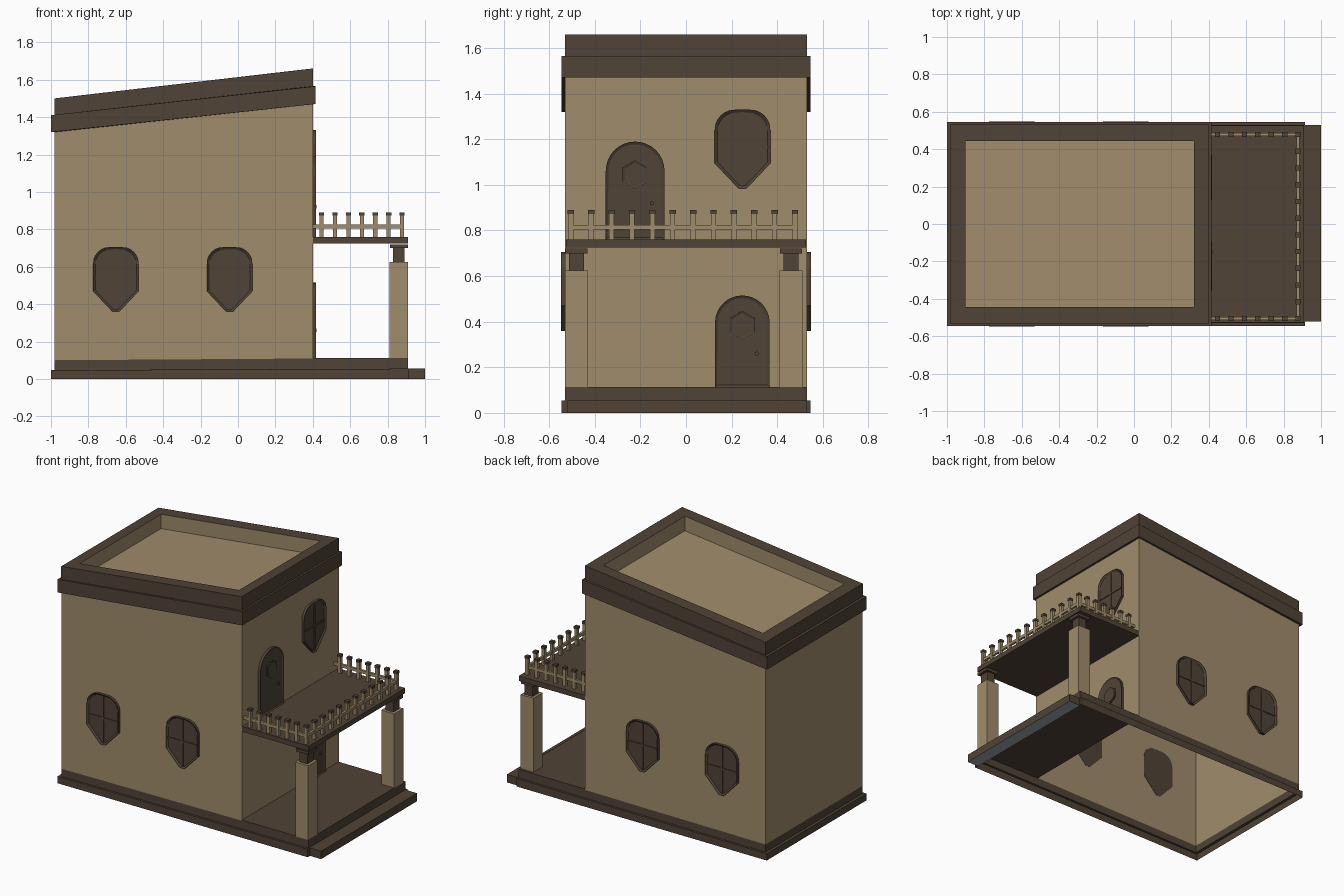
import bpy, bmesh, math

if "Cube" in bpy.data.objects:
    bpy.data.objects.remove(bpy.data.objects["Cube"])


def material(name, rgb):
    m = bpy.data.materials.new(name)
    m.diffuse_color = (*rgb, 1)
    m.use_nodes = True
    m.node_tree.nodes["Principled BSDF"].inputs["Base Color"].default_value = m.diffuse_color
    return m


TAN = material("tan_plaster", (0.352, 0.263, 0.147))
BROWN = material("dark_brown_wood", (0.080, 0.056, 0.037))
GREY = material("grey_stone", (0.35, 0.40, 0.43))


def finish(bm, name, mat, fix=True):
    if fix:
        bmesh.ops.recalc_face_normals(bm, faces=bm.faces)
    me = bpy.data.meshes.new(name)
    bm.to_mesh(me)
    bm.free()
    me.materials.append(mat)
    ob = bpy.data.objects.new(name, me)
    bpy.context.collection.objects.link(ob)
    return ob


def loft(name, sections, mat, cap=False, closed=False):
    """Skin rectangles (x0, x1, half_y, z at x0, z at x1)."""
    bm = bmesh.new()
    rings = []
    for x0, x1, h, z0, z1 in sections:
        rings.append([bm.verts.new(p) for p in
                      ((x0, -h, z0), (x1, -h, z1), (x1, h, z1), (x0, h, z0))])
    pairs = list(zip(rings, rings[1:]))
    if closed:
        pairs.append((rings[-1], rings[0]))
    for a, b in pairs:
        for i in range(4):
            j = (i + 1) % 4
            bm.faces.new((a[i], a[j], b[j], b[i]))
    if cap:
        bm.faces.new(rings[-1])
    return finish(bm, name, mat, fix=closed)


def boxes(name, items, mat):
    """Boxes given as (x0, x1, y0, y1, z0, z1)."""
    bm = bmesh.new()
    for x0, x1, y0, y1, z0, z1 in items:
        vs = bmesh.ops.create_cube(bm, size=1)["verts"]
        for v in vs:
            v.co = ((x0 + x1) / 2 + v.co.x * (x1 - x0),
                    (y0 + y1) / 2 + v.co.y * (y1 - y0),
                    (z0 + z1) / 2 + v.co.z * (z1 - z0))
    return finish(bm, name, mat)


WALLS = {
    "right": lambda u, z, d: (0.40 + d, u, z),
    "front": lambda u, z, d: (u, -0.53 - d, z),
    "back": lambda u, z, d: (u, 0.53 + d, z),
}


def plate(name, wall, pts, d0, d1, inset=0.0, sink=0.0):
    """Extrude a wall-plane outline outwards, optionally sinking its middle."""
    place = WALLS[wall]
    bm = bmesh.new()
    low = [bm.verts.new(place(u, z, d0)) for u, z in pts]
    top = [bm.verts.new(place(u, z, d1)) for u, z in pts]
    n = len(pts)
    for i in range(n):
        j = (i + 1) % n
        bm.faces.new((low[i], low[j], top[j], top[i]))
    bm.faces.new(low[::-1])
    face = bm.faces.new(top)
    bmesh.ops.recalc_face_normals(bm, faces=bm.faces)
    if inset:
        bmesh.ops.inset_individual(bm, faces=[face], thickness=inset, depth=-sink)
    return finish(bm, name, BROWN)


def arc(cu, cz, r, a0, a1, n):
    return [(cu + r * math.cos(math.radians(a0 + (a1 - a0) * i / n)),
             cz + r * math.sin(math.radians(a0 + (a1 - a0) * i / n)))
            for i in range(n + 1)]


def rect(u0, u1, z0, z1):
    return [(u0, z0), (u1, z0), (u1, z1), (u0, z1)]


def window(name, wall, u, z):
    """Shield-shaped window with rounded top corners and a cross bar."""
    w, h, r = 0.122, 0.345, 0.09
    pts = [(u - 0.018, z), (u + 0.018, z), (u + w, z + 0.11)]
    pts += arc(u + w - r, z + h - r, r, 0, 90, 6)
    pts += arc(u - w + r, z + h - r, r, 90, 180, 6)
    pts += [(u - w, z + 0.11)]
    plate(name + "_frame", wall, pts, -0.002, 0.018, 0.013, 0.009)
    plate(name + "_upright_bar", wall, rect(u - .006, u + .006, z + .01, z + h - .01), 0.005, 0.014)
    plate(name + "_cross_bar", wall, rect(u - w + .01, u + w - .01, z + .175, z + .187), 0.005, 0.014)


def door(name, u, z, w, h, hex_z, knob_u, knob_z):
    """Arched door with a hexagonal porthole and a knob."""
    pts = [(u - w, z), (u + w, z)] + arc(u, z + h - w, w, 0, 180, 16)
    plate(name + "_frame", "right", pts, -0.002, 0.018, 0.012, 0.007)
    plate(name + "_porthole", "right", arc(u, hex_z, 0.063, 30, 330, 5), 0.008, 0.018, 0.01, 0.004)
    plate(name + "_porthole_glass", "right", arc(u, hex_z, 0.045, 0, 345, 23), 0.01, 0.016)
    plate(name + "_knob", "right", arc(knob_u, knob_z, 0.009, 0, 330, 11), 0.008, 0.02)


# Hollow stepped base, porch floor and front step
loft("base", [(-1.0, 0.915, 0.545, 0, 0), (-1.0, 0.915, 0.545, 0.047, 0.055),
              (-0.98, 0.91, 0.53, 0.047, 0.055), (-0.98, 0.91, 0.53, 0.1, 0.113)], BROWN)
boxes("porch_floor", [(0.39, 0.908, -0.528, 0.528, 0.105, 0.113)], BROWN)
step = boxes("porch_step", [(0.91, 1.0, -0.52, 0.53, 0, 0.055)], BROWN)
step.data.materials.append(GREY)
for p in step.data.polygons:
    if p.normal.z < -0.5:
        p.material_index = 1

# House walls, open at the bottom
loft("house_walls", [(-0.98, 0.40, 0.53, 0.098, 0.108), (-0.98, 0.40, 0.53, 1.41, 1.57)], TAN)

# Sloping roof: trim band, parapet and sunken roof deck
loft("roof_trim", [(-0.98, 0.40, 0.53, 1.32, 1.47), (-1.0, 0.415, 0.545, 1.32, 1.47),
                   (-1.0, 0.415, 0.545, 1.41, 1.565), (-0.98, 0.40, 0.53, 1.41, 1.565)],
     BROWN, closed=True)
loft("roof_parapet", [(-0.981, 0.401, 0.531, 1.40, 1.555), (-0.981, 0.401, 0.531, 1.50, 1.66),
                      (-0.90, 0.32, 0.445, 1.509, 1.651)], BROWN)
loft("roof_deck", [(-0.90, 0.32, 0.445, 1.509, 1.651), (-0.90, 0.32, 0.445, 1.41, 1.55)],
     TAN, cap=True)

# Balcony slab and its two columns
boxes("balcony_floor", [(0.40, 0.91, -0.527, 0.527, 0.725, 0.76)], BROWN)
for side, y in (("front", -0.48), ("back", 0.46)):
    boxes(side + "_column", [(0.81, 0.908, y - 0.05, y + 0.05, 0.11, 0.625)], TAN)
    boxes(side + "_column_cap", [(0.828, 0.89, y - 0.033, y + 0.033, 0.625, 0.70),
                                 (0.812, 0.908, y - 0.048, y + 0.048, 0.70, 0.72)], BROWN)

# Balcony railing
Y0, Y1, XR = -0.505, 0.478, 0.877
spots = [(XR, Y0 + (Y1 - Y0) * i / 11) for i in range(12)]
spots += [(0.447 + 0.0717 * i, y) for i in range(6) for y in (Y0, Y1)]
boxes("railing_posts", [(x - .011, x + .011, y - .011, y + .011, 0.76, 0.875) for x, y in spots], TAN)
boxes("railing_post_caps", [(x - .014, x + .014, y - .014, y + .014, 0.873, 0.89) for x, y in spots], BROWN)
boxes("railing_rails", [(XR - .008, XR + .008, Y0, Y1, 0.805, 0.825)] +
      [(0.40, XR, y - .008, y + .008, 0.805, 0.825) for y in (Y0, Y1)], TAN)

# Doors and windows
door("lower_door", 0.247, 0.113, 0.12, 0.402, 0.385, 0.31, 0.26)
door("upper_door", -0.223, 0.76, 0.129, 0.43, 1.045, -0.15, 0.92)
window("balcony_window", "right", 0.248, 0.985)
for wall in ("front", "back"):
    for side, x in (("left", -0.653), ("right", -0.045)):
        window(f"{wall}_{side}_window", wall, x, 0.36)
